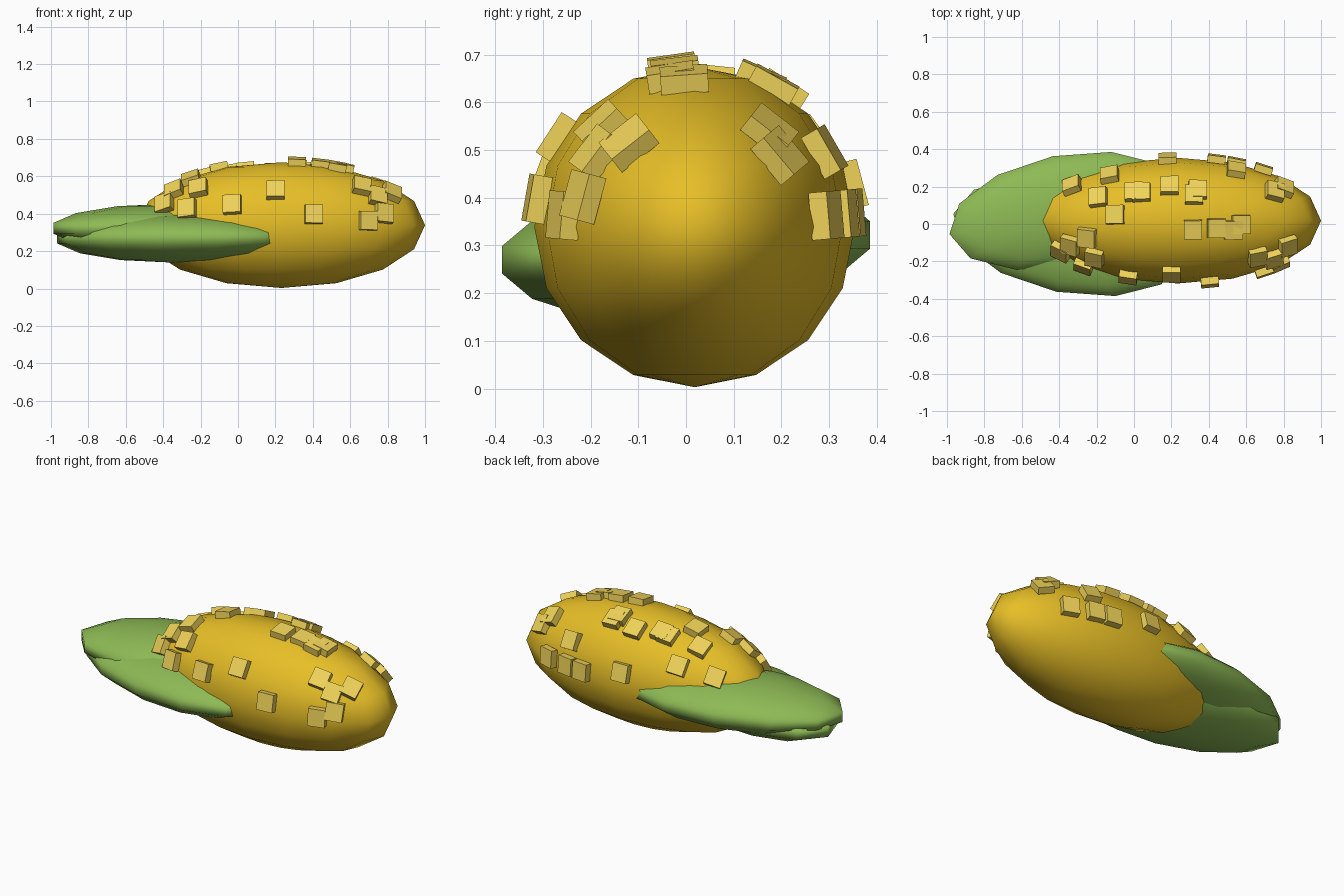
import bpy
import math
from mathutils import Vector, Matrix

if "Cube" in bpy.data.objects:
    bpy.data.objects.remove(bpy.data.objects["Cube"])


def material(name, rgb):
    m = bpy.data.materials.new(name)
    m.diffuse_color = (*rgb, 1)
    m.use_nodes = True
    m.node_tree.nodes["Principled BSDF"].inputs["Base Color"].default_value = m.diffuse_color
    return m


GOLD = material("cob_gold", (0.80, 0.52, 0.02))
PALE = material("kernel_yellow", (0.87, 0.65, 0.10))
GREEN = material("husk_green", (0.27, 0.49, 0.09))


def ellipsoid(name, segs, rings, center, radii, yaw, mat):
    bpy.ops.mesh.primitive_uv_sphere_add(segments=segs, ring_count=rings, radius=1,
                                         location=center, rotation=(0, 0, yaw))
    ob = bpy.context.object
    ob.name = name
    ob.scale = radii
    bpy.ops.object.shade_smooth()
    ob.data.materials.append(mat)
    return ob


# Cob body
C = Vector((0.232, 0.018, 0.339))
A, B = 0.768, 0.336
ellipsoid("cob", 16, 8, C, (A, B, B), 0, GOLD)

# Husk leaves, one on each side
for name, side, x, z in (("husk_leaf_front", -1, -0.355, 0.27),
                         ("husk_leaf_back", 1, -0.375, 0.322)):
    ellipsoid(name, 12, 7, (x, side * 0.07, z), (0.64, 0.306, 0.131),
              side * 0.2, GREEN)

# Kernels: (position along the cob, angle from the top toward +y)
KERNELS = [
    (-0.33, 53), (-0.13, 54), (0.18, 75), (0.44, 85), (0.545, 85), (0.545, 60),
    (0.69, 85), (0.80, 50), (0.75, 38), (-0.19, 26), (0.0, 28), (0.04, 27),
    (0.19, 33), (0.34, 29), (0.32, 24), (-0.10, 6), (0.315, -8), (0.44, -7),
    (0.53, -9), (0.57, -4), (-0.34, -35), (-0.25, -20), (-0.39, -55),
    (-0.27, -70), (-0.21, -45), (-0.03, -70), (0.20, -57), (0.405, -80),
    (0.695, -85), (0.78, -75), (0.745, -53), (0.66, -43), (0.82, -38),
]
for i, (x, deg) in enumerate(KERNELS):
    t = math.radians(deg)
    dx = x - C.x
    r = B * math.sqrt(1 - (dx / A) ** 2)
    off = Vector((dx, r * math.sin(t), r * math.cos(t)))
    n = Vector((off.x / A**2, off.y / B**2, off.z / B**2)).normalized()
    v = n.cross(Vector((1, 0, 0))).normalized()
    u = v.cross(n)
    rot = Matrix((u, v, n)).transposed().to_4x4()
    bpy.ops.mesh.primitive_cube_add(size=1)
    k = bpy.context.object
    k.name = f"kernel_{i + 1:02d}"
    k.matrix_world = (Matrix.Translation(C + off + n * 0.008) @ rot
                      @ Matrix.Diagonal((0.096, 0.10, 0.04, 1)))
    k.data.materials.append(PALE)
